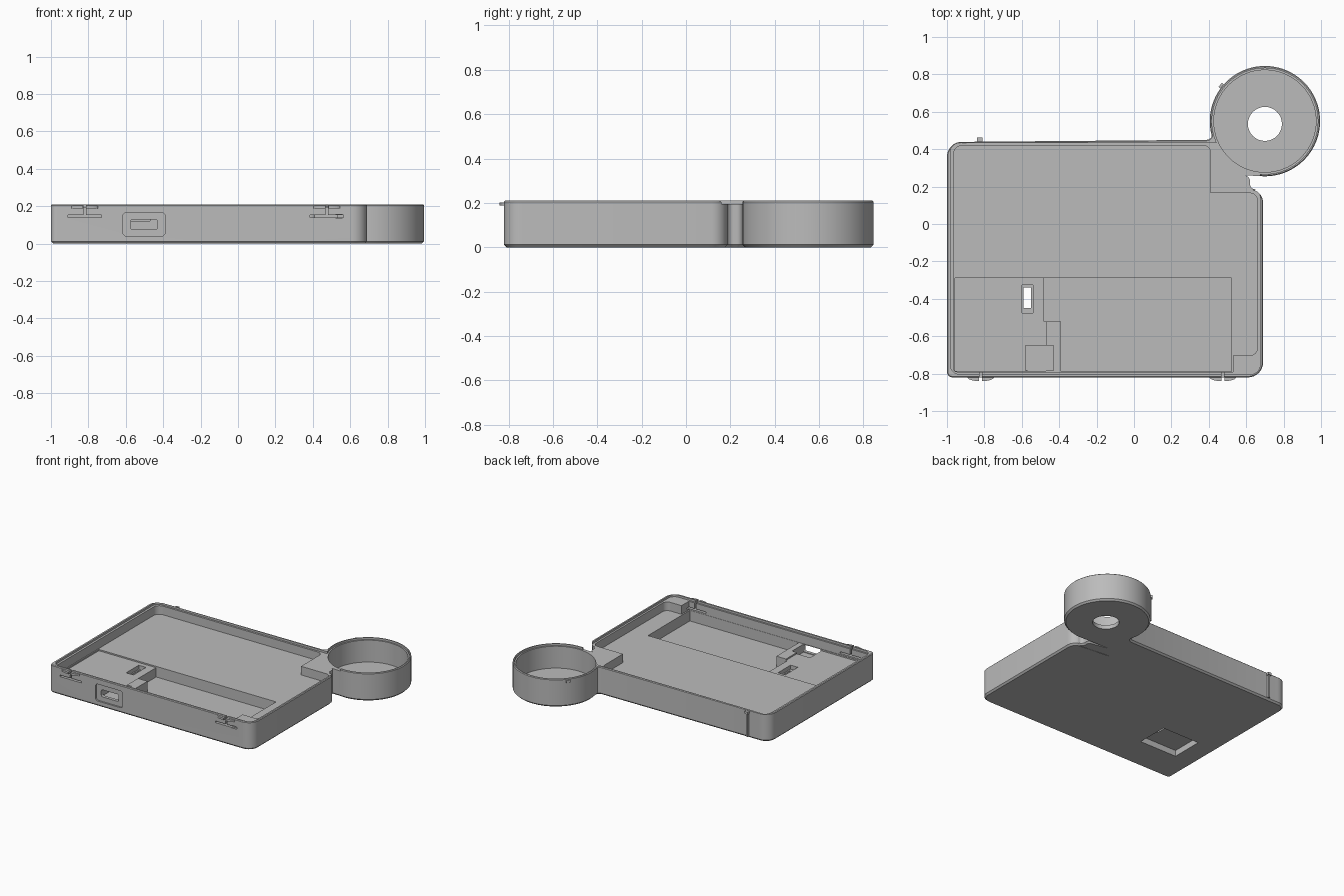
import bpy, bmesh, math
from mathutils import Vector

old = bpy.data.objects.get("Cube")
if old:
    bpy.data.objects.remove(old)

grey = bpy.data.materials.new("plain_grey")
grey.use_nodes = True
grey.diffuse_color = (0.5, 0.5, 0.5, 1)
grey.node_tree.nodes["Principled BSDF"].inputs["Base Color"].default_value = (0.5, 0.5, 0.5, 1)

TOP = 0.21
RING = Vector((0.70, 0.55))


def arc(center, radius, start, end, steps):
    return [(center[0] + radius * math.cos(math.radians(start + (end - start) * i / steps)),
             center[1] + radius * math.sin(math.radians(start + (end - start) * i / steps)))
            for i in range(steps + 1)]


def rounded(corners, steps=8):
    """Fillet each (x, y, radius) corner of a polygon."""
    out = []
    for i, (x, y, r) in enumerate(corners):
        p = Vector((x, y))
        a = (Vector(corners[i - 1][:2]) - p).normalized()
        b = (Vector(corners[(i + 1) % len(corners)][:2]) - p).normalized()
        if r == 0:
            out.append((x, y))
            continue
        half = a.angle(b) / 2
        start, end = p + a * (r / math.tan(half)), p + b * (r / math.tan(half))
        c = p + (a + b).normalized() * (r / math.sin(half))
        for k in range(steps + 1):
            d = (start - c).normalized().slerp((end - c).normalized(), k / steps)
            out.append(tuple(c + d * r))
    return out


def rect(x0, x1, y0, y1, r=0.0):
    return rounded([(x0, y0, r), (x1, y0, r), (x1, y1, r), (x0, y1, r)])


def prism(name, pts, lo, hi, axis="z", bottom=0, top=0):
    """Extrude a profile along z, or along y when the profile is given in x and z."""
    bm = bmesh.new()
    place = (lambda p, h: (p[0], p[1], h)) if axis == "z" else (lambda p, h: (p[0], h, p[1]))
    low = [bm.verts.new(place(p, lo)) for p in pts]
    high = [bm.verts.new(place(p, hi)) for p in pts]
    base, cap = bm.faces.new(low[::-1]), bm.faces.new(high)
    for i in range(len(pts)):
        j = (i + 1) % len(pts)
        bm.faces.new((low[i], low[j], high[j], high[i]))
    bmesh.ops.recalc_face_normals(bm, faces=bm.faces)
    for face, size in ((base, bottom), (cap, top)):
        if size:
            bmesh.ops.bevel(bm, geom=list(face.edges), offset=size, segments=1, affect="EDGES")
    mesh = bpy.data.meshes.new(name)
    bm.to_mesh(mesh)
    bm.free()
    mesh.materials.append(grey)
    obj = bpy.data.objects.new(name, mesh)
    bpy.context.collection.objects.link(obj)
    return obj


def cut(body, pts, lo, hi, axis="z"):
    cutter = prism("cutter", pts, lo, hi, axis)
    cutter.hide_render = True
    mod = body.modifiers.new("cut", "BOOLEAN")
    mod.operation, mod.solver, mod.object = "DIFFERENCE", "EXACT", cutter
    bpy.context.view_layer.objects.active = body
    bpy.ops.object.modifier_apply(modifier=mod.name)
    bpy.data.objects.remove(cutter)


# Tray body with the round cup joined at one corner
outline = rounded([(-1, 0.45, 0.08), (-1, -0.82, 0.03), (0.69, -0.82, 0.08), (0.69, 0.185, 0.07),
                   (0.62, 0.185, 0.03), (0.62, 0.256, 0.03)])
outline += arc(RING, 0.295, -97, 195, 64)
outline += [(0.413, 0.463), (0.403, 0.454), (0.39, 0.45)]
body = prism("tray_body", outline, 0, TOP, bottom=0.012, top=0.005)

# Shallow lip, main cavity with two raised corner ledges
cut(body, rect(-0.982, 0.674, -0.803, 0.434, 0.05), 0.195, 0.3)
cut(body, rounded([(-0.966, -0.79, 0.02), (0.53, -0.79, 0), (0.53, -0.703, 0), (0.66, -0.703, 0.04),
                   (0.66, 0.165, 0.04), (0.41, 0.165, 0), (0.41, 0.42, 0.04), (-0.966, 0.42, 0.05)]),
    0.13, 0.31)

# Deep front pocket, side shelf, connector well and switch seat
cut(body, [(-0.39, -0.788), (0.52, -0.788), (0.52, -0.29), (-0.48, -0.29), (-0.48, -0.52), (-0.39, -0.52)],
    0.05, 0.32)
cut(body, rect(-0.958, -0.47, -0.786, -0.29), 0.12, 0.33)
cut(body, rect(-0.58, -0.43, -0.784, -0.65), 0.07, 0.34)
cut(body, rect(-0.60, -0.54, -0.475, -0.325), 0.09, 0.35)
cut(body, rect(-0.59, -0.55, -0.45, -0.34), -0.1, 0.2)

# Underside switch recess
cut(body, rect(-0.84, -0.53, -0.56, -0.32), -0.1, 0.045)

# Cup interior with lip and centre hole
cut(body, arc(RING, 0.283, 0, 354.375, 63), 0.195, 0.36)
cut(body, arc(RING, 0.273, 0, 354.375, 63), 0.03, 0.37)
cut(body, arc((0.70, 0.535), 0.091, 0, 348.75, 31), -0.1, 0.1)

# Connector opening in the front wall
cut(body, rect(-0.615, -0.39, 0.04, 0.167, 0.02), -0.9, -0.808, "y")
cut(body, rect(-0.575, -0.43, 0.075, 0.128, 0.012), -0.9, -0.72, "y")

# Flexible latches: slits in the front wall and half-round tabs
for side, x, extra in (("left", 0.475, 0.0), ("right", -0.82, 0.0)):
    cut(body, rect(x - 0.09, x + 0.09, 0.14, 0.152), -0.9, -0.77, "y")
    cut(body, rect(x - 0.006, x + 0.006, 0.146, 0.4), -0.9, -0.77, "y")
    for sign in (-1, 1):
        half = [(x + sign * 0.008, -0.81), (x + sign * 0.072, -0.81)]
        half += [(x + sign * (0.008 + 0.064 * math.cos(t * math.pi / 16)),
                  -0.818 - 0.022 * math.sin(t * math.pi / 16)) for t in range(9)]
        prism(f"{side}_latch_tab", half, 0.188, 0.203)
cut(body, rect(0.52, 0.56, 0.137, 0.155), -0.9, -0.805, "y")


# Small upright ribs on the back wall and on the cup
def rib(name, point, angle):
    for part, depth, wide, lo in (("rib", 0.006, 0.007, 0.012), ("nub", 0.013, 0.014, 0.185)):
        obj = prism(f"{name}_{part}", rect(-0.01, depth, -wide, wide), lo, 0.203)
        obj.location = (point[0], point[1], 0)
        obj.rotation_euler.z = math.radians(angle)


rib("back", (-0.825, 0.45), 90)
rib("cup", arc(RING, 0.295, 141, 141, 1)[0], 141)

# Smooth the curved walls and keep the crisp edges
bpy.ops.object.select_all(action="DESELECT")
body.select_set(True)
bpy.context.view_layer.objects.active = body
bpy.ops.object.shade_smooth_by_angle(angle=math.radians(25))
